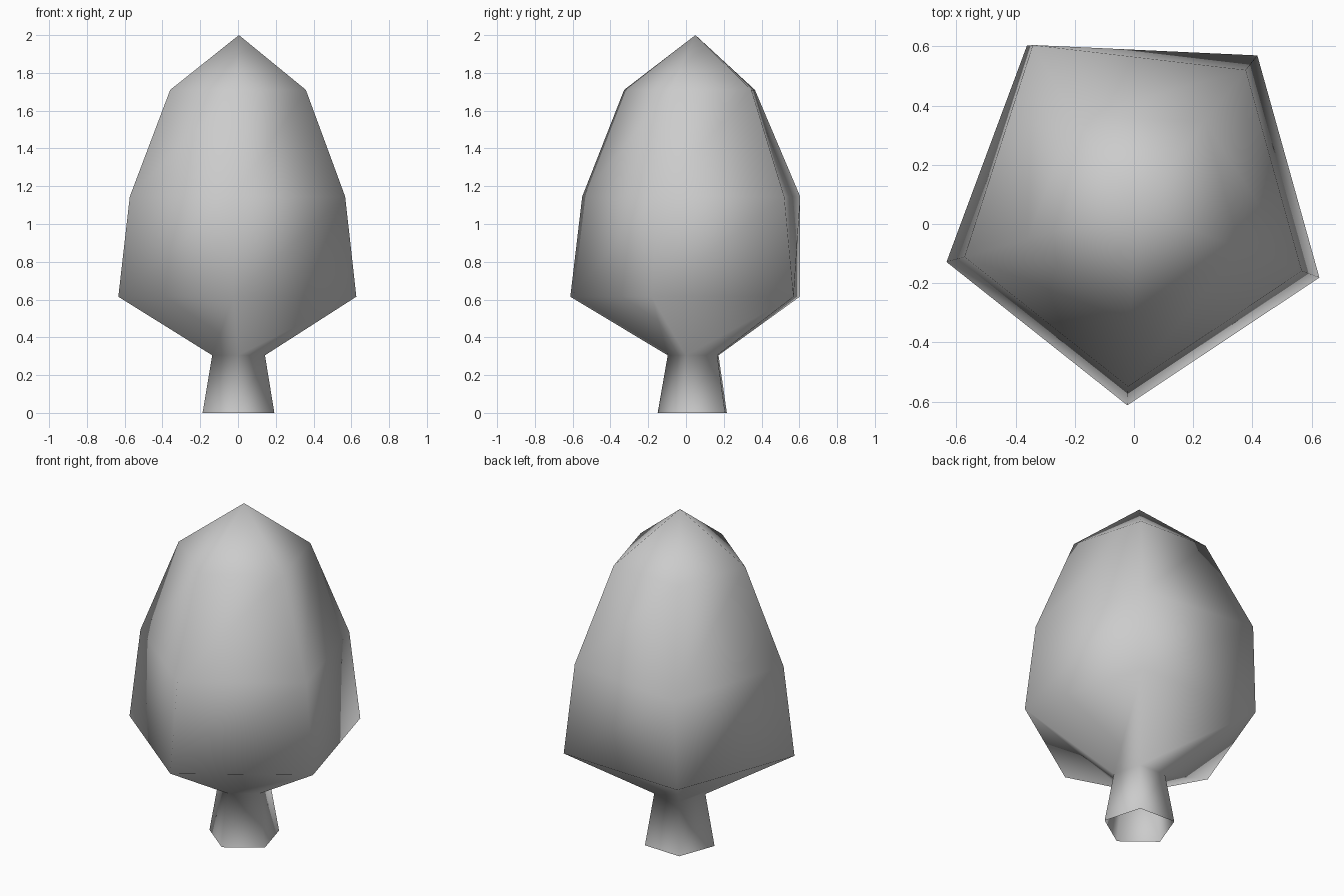
import bpy, bmesh, math

cube = bpy.data.objects.get("Cube")
if cube:
    bpy.data.objects.remove(cube, do_unlink=True)

SIDES = 5
CENTRE_X, CENTRE_Y = 0.005, 0.05
TURN = math.radians(51.6)

# Rings from the foot of the trunk to the shoulder of the crown: radius, height
RINGS = [(0.20, 0), (0.147, 0.305), (0.663, 0.615), (0.60, 1.145), (0.378, 1.71)]

# One plain colour
grey = bpy.data.materials.new("plain grey")
grey.use_nodes = True
colour = (0.6, 0.6, 0.6, 1)
grey.diffuse_color = colour
grey.node_tree.nodes["Principled BSDF"].inputs["Base Color"].default_value = colour


def add_ring(bm, radius, height):
    angles = [TURN + math.tau * i / SIDES for i in range(SIDES)]
    return [bm.verts.new((CENTRE_X + radius * math.cos(a),
                          CENTRE_Y + radius * math.sin(a), height)) for a in angles]


bm = bmesh.new()
rings = [add_ring(bm, r, z) for r, z in RINGS]

# Trunk and crown walls, open at the foot
for lower, upper in zip(rings, rings[1:]):
    for i in range(SIDES):
        j = (i + 1) % SIDES
        bm.faces.new((lower[i], lower[j], upper[j], upper[i]))

# Pointed crown tip
tip = bm.verts.new((CENTRE_X, CENTRE_Y, 2))
for i in range(SIDES):
    bm.faces.new((rings[-1][i], rings[-1][(i + 1) % SIDES], tip))

# Slight bulge at one back corner of the crown
bulge = rings[3][1]
bulge.co.x -= 0.015
bulge.co.y += 0.055

for face in bm.faces:
    face.smooth = True
bm.normal_update()

mesh = bpy.data.meshes.new("tree")
bm.to_mesh(mesh)
bm.free()
mesh.materials.append(grey)
tree = bpy.data.objects.new("tree", mesh)
bpy.context.collection.objects.link(tree)
